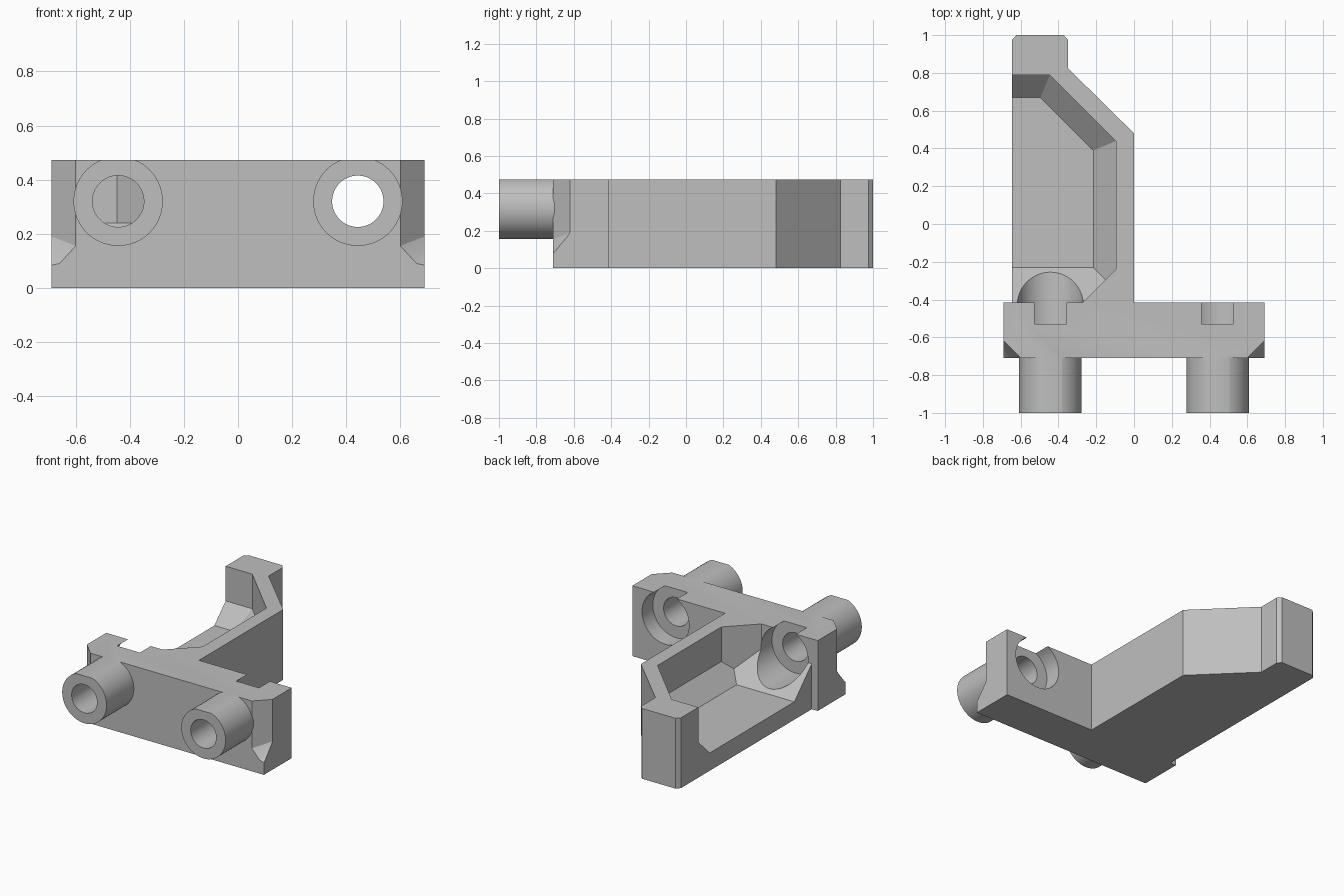
import bpy, bmesh, math
from mathutils import Vector, Matrix

cube = bpy.data.objects.get("Cube")
if cube:
    bpy.data.objects.remove(cube, do_unlink=True)

TOP = 0.473            # height of the flat top
FRONT, BACK = -0.71, -0.415   # faces of the mounting plate
BOLT_X, BOLT_Z = 0.443, 0.32

grey = bpy.data.materials.new("plain_grey")
grey.use_nodes = True
colour = (0.52, 0.52, 0.52, 1)
grey.diffuse_color = colour
grey.node_tree.nodes["Principled BSDF"].inputs["Base Color"].default_value = colour


def finish(bm, name):
    bmesh.ops.recalc_face_normals(bm, faces=bm.faces)
    mesh = bpy.data.meshes.new(name)
    bm.to_mesh(mesh)
    bm.free()
    mesh.materials.append(grey)
    ob = bpy.data.objects.new(name, mesh)
    bpy.context.collection.objects.link(ob)
    return ob


def prism(name, outline, z0, z1):
    bm = bmesh.new()
    face = bm.faces.new([bm.verts.new((x, y, z0)) for x, y in outline])
    out = bmesh.ops.extrude_face_region(bm, geom=[face])
    verts = [v for v in out["geom"] if isinstance(v, bmesh.types.BMVert)]
    bmesh.ops.translate(bm, verts=verts, vec=(0, 0, z1 - z0))
    return finish(bm, name)


def rod(name, x, radius, y0, y1):
    bm = bmesh.new()
    place = Matrix.Translation((x, (y0 + y1) / 2, BOLT_Z)) @ Matrix.Rotation(math.pi / 2, 4, 'X')
    bmesh.ops.create_cone(bm, cap_ends=True, segments=64, radius1=radius,
                          radius2=radius, depth=y1 - y0, matrix=place)
    return finish(bm, name)


def hull(name, points):
    bm = bmesh.new()
    for p in points:
        bm.verts.new(p)
    bmesh.ops.convex_hull(bm, input=bm.verts[:])
    return finish(bm, name)


def combine(target, tool, operation):
    mod = target.modifiers.new(tool.name, 'BOOLEAN')
    mod.operation, mod.solver, mod.object = operation, 'EXACT', tool
    bpy.ops.object.select_all(action='DESELECT')
    bpy.context.view_layer.objects.active = target
    target.select_set(True)
    bpy.ops.object.modifier_apply(modifier=mod.name)
    bpy.data.objects.remove(tool, do_unlink=True)


# Plate and arm in one outline, left tall and trimmed at the end
bracket = prism("bracket", [
    (-0.69, FRONT), (0.69, FRONT), (0.69, BACK), (0, BACK), (0, 0.48),
    (-0.35, 0.825), (-0.35, 0.975), (-0.372, 1), (-0.623, 1),
    (-0.645, 0.975), (-0.645, BACK), (-0.69, BACK)], 0, 0.6)

# Pocket: a block sliced by its walls and sloped lower edges
bm = bmesh.new()
bmesh.ops.create_cube(bm, size=4, matrix=Matrix.Translation((0, 0, 2.12)))
for normal, limit in [
        ((-1, 0, 0), 0.8), ((0, 0, 1), 0.8),                 # open side and top
        ((0, 1, 0), 0.79), ((1, 1, 0), 0.343),               # end wall, angled wall
        ((1, 0, 0), -0.095), ((1, -1, 0), 0.145), ((0, -1, 0), -BACK),
        ((0, 1, -1), 0.55), ((1, 1, -math.sqrt(2)), 0.005),  # sloped edges
        ((1, 0, -1), -0.335), ((0, -1, -1), 0.11)]:
    n = Vector(normal)
    bmesh.ops.bisect_plane(bm, geom=bm.verts[:] + bm.edges[:] + bm.faces[:],
                           plane_co=n * (limit / n.length_squared),
                           plane_no=n, clear_outer=True)
    bmesh.ops.holes_fill(bm, edges=[e for e in bm.edges if e.is_boundary])
combine(bracket, finish(bm, "pocket"), 'DIFFERENCE')

# Cut front corners, then the bolt sleeves with holes and counterbores
for s in (-1, 1):
    corner = [(0.6, -0.71, 0.155), (0.69, -0.62, 0.19), (0.6, -0.71, 0.7), (0.69, -0.62, 0.7),
              (0.69, -0.7, 0.09), (0.66, -0.71, 0.09), (0.7, -0.72, 0.075),
              (0.7, -0.61, 0.194), (0.7, -0.61, 0.7), (0.59, -0.72, 0.151),
              (0.59, -0.72, 0.7), (0.7, -0.72, 0.7)]
    combine(bracket, hull("corner", [(s * x, y, z) for x, y, z in corner]), 'DIFFERENCE')
for s in (-1, 1):
    x = s * BOLT_X
    combine(bracket, rod("sleeve", x, 0.165, -1, -0.6), 'UNION')
    combine(bracket, rod("bolt_hole", x, 0.095, -1.1, -0.45), 'DIFFERENCE')
    combine(bracket, rod("counterbore", x, 0.175, -0.53, -0.1), 'DIFFERENCE')

# Trim everything level
combine(bracket, prism("trim", [(-2, -2), (2, -2), (2, 2), (-2, 2)], TOP, 1), 'DIFFERENCE')

bpy.context.view_layer.objects.active = bracket
bracket.select_set(True)
bpy.ops.object.shade_smooth_by_angle(angle=math.radians(20))
